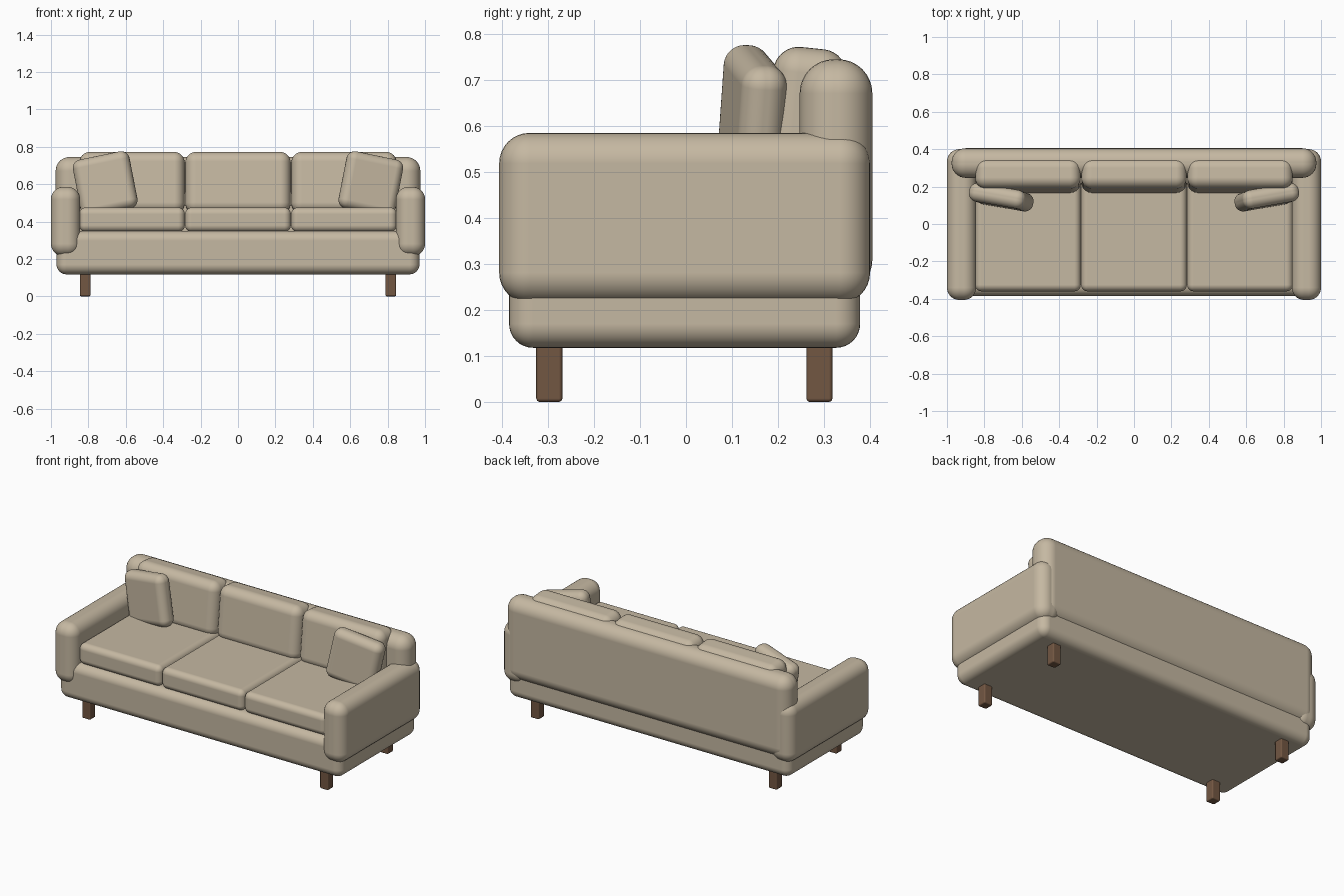
import bpy
import bmesh
from math import radians
from mathutils import Vector

cube = bpy.data.objects.get("Cube")
if cube:
    bpy.data.objects.remove(cube, do_unlink=True)


def make_material(name, colour):
    mat = bpy.data.materials.new(name)
    mat.use_nodes = True
    mat.diffuse_color = colour
    mat.node_tree.nodes["Principled BSDF"].inputs["Base Color"].default_value = colour
    return mat


FABRIC = make_material("beige fabric", (0.56, 0.48, 0.36, 1))
WOOD = make_material("brown wood", (0.17, 0.095, 0.055, 1))


def soft_box(name, centre, size, radius, mat=FABRIC, tilt=(0, 0, 0), segments=8):
    """A box with rounded edges, tilted in degrees about its centre."""
    bm = bmesh.new()
    bmesh.ops.create_cube(bm, size=1)
    bmesh.ops.scale(bm, vec=Vector(size), verts=bm.verts)
    mesh = bpy.data.meshes.new(name)
    bm.to_mesh(mesh)
    bm.free()
    mesh.materials.append(mat)
    obj = bpy.data.objects.new(name, mesh)
    bpy.context.collection.objects.link(obj)
    obj.location = centre
    obj.rotation_euler = [radians(a) for a in tilt]
    bevel = obj.modifiers.new("rounding", "BEVEL")
    bevel.width = radius
    bevel.segments = segments
    bevel.limit_method = "NONE"
    bevel.harden_normals = True
    mesh.shade_smooth()
    return obj


# Frame: base and backrest
soft_box("base", (0, -0.003, 0.234), (1.94, 0.763, 0.232), 0.052)
soft_box("backrest", (0, 0.326, 0.49), (1.95, 0.158, 0.51), 0.074)

# Three seat cushions and three leaning back cushions
for name, x in (("right", -0.567), ("middle", 0), ("left", 0.567)):
    soft_box(name + "_seat_cushion", (x, -0.055, 0.41), (0.565, 0.61, 0.13), 0.035)
    soft_box(name + "_back_cushion", (x, 0.258, 0.605), (0.562, 0.16, 0.33), 0.055,
             tilt=(-6, 0, 0))

# Mirrored parts: arms, loose pillows and legs
for side, s in (("left", 1), ("right", -1)):
    soft_box(side + "_arm", (s * 0.922, -0.003, 0.4), (0.156, 0.806, 0.37), 0.066)
    soft_box(side + "_pillow", (s * 0.71, 0.143, 0.601), (0.31, 0.1, 0.31), 0.045,
             tilt=(-2, s * 11.5, s * 10))
    for end, y in (("front", -0.297), ("back", 0.29)):
        soft_box(f"{end}_{side}_leg", (s * 0.817, y, 0.07), (0.057, 0.057, 0.14),
                 0.008, WOOD, segments=2)
